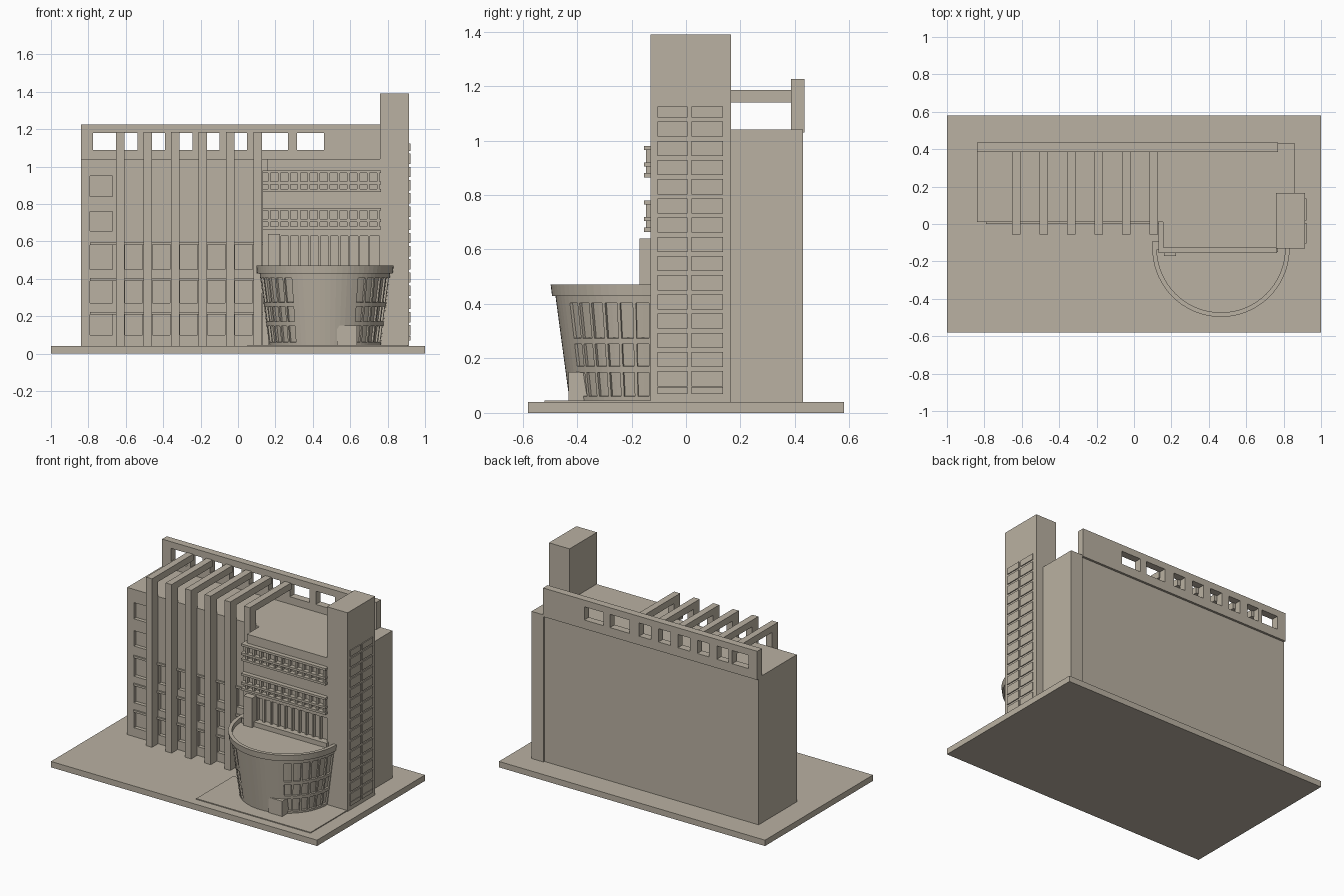
import bpy, bmesh, math

if "Cube" in bpy.data.objects:
    bpy.data.objects.remove(bpy.data.objects["Cube"])

mat = bpy.data.materials.new("warm_concrete")
mat.diffuse_color = (0.49, 0.44, 0.36, 1)
mat.use_nodes = True
mat.node_tree.nodes["Principled BSDF"].inputs["Base Color"].default_value = mat.diffuse_color


def finish(name, bm):
    bmesh.ops.recalc_face_normals(bm, faces=bm.faces)
    me = bpy.data.meshes.new(name)
    bm.to_mesh(me)
    bm.free()
    me.materials.append(mat)
    ob = bpy.data.objects.new(name, me)
    bpy.context.collection.objects.link(ob)
    return ob


def boxes(name, items):
    """One object from boxes given as (x0, x1, y0, y1, z0, z1)."""
    bm = bmesh.new()
    for x0, x1, y0, y1, z0, z1 in items:
        vs = bmesh.ops.create_cube(bm, size=1)["verts"]
        for v in vs:
            v.co.x = x1 if v.co.x > 0 else x0
            v.co.y = y1 if v.co.y > 0 else y0
            v.co.z = z1 if v.co.z > 0 else z0
    return finish(name, bm)


def cut(target, cutter):
    m = target.modifiers.new("cut", "BOOLEAN")
    m.operation = "DIFFERENCE"
    m.solver = "EXACT"
    m.object = cutter
    cutter.hide_render = True
    cutter.hide_set(True)


# Ground slab and entrance paving
boxes("base_slab", [(-1, 1, -0.58, 0.58, 0, 0.04)])
boxes("paving", [(0.05, 0.91, -0.52, -0.12, 0.039, 0.046)])

# Main volumes
main = boxes("main_block", [(-0.84, 0.77, 0.01, 0.42, 0.04, 1.04)])
boxes("rear_corner_block", [(0.769, 0.86, 0.16, 0.43, 0.04, 1.04)])
hall = boxes("front_block", [(0.155, 0.77, -0.125, 0.015, 0.04, 1.04)])
boxes("side_wall", [(0.13, 0.156, -0.125, 0.012, 0.04, 0.98)])
boxes("stair_tower", [(0.76, 0.915, -0.13, 0.165, 0.04, 1.39)])

# Tower windows, two columns of thin plates
rows = []
for i in range(16):
    z1 = 1.125 if i == 0 else 1.14 - 0.0705 * i
    z0 = 1.14 - 0.0705 * (i + 1) + 0.015
    if i == 15:
        z0, z1 = 0.07, 0.095
    for y0, y1 in ((-0.105, 0.005), (0.02, 0.135)):
        rows.append((0.914, 0.921, y0, y1, z0, z1))
boxes("tower_windows", rows)

# Fins running up the facade and over the roof
fins = [-0.63 + 0.147 * i for i in range(6)]
w = 0.0225
boxes("facade_fins", [(x - w, x + w, -0.055, 0.011, 0.04, 1.185) for x in fins])
boxes("roof_beams", [(x - w, x + w, 0.011, 0.39, 1.14, 1.185) for x in fins])

# Recessed facade windows with ledges
bays = [(-0.79, -0.67)] + [(a + w + 0.004, b - w - 0.004) for a, b in zip(fins, fins[1:])]
wins, ledges = [], []
for z0, z1 in ((0.45, 0.58), (0.27, 0.39), (0.10, 0.21)):
    for x0, x1 in bays:
        wins.append((x0, x1, -0.02, 0.035, z0, z1))
    ledges.append((-0.79, 0.13, 0.0, 0.012, z1, z1 + 0.014))
for z0, z1 in ((0.84, 0.95), (0.655, 0.76)):
    wins.append((-0.79, -0.67, -0.02, 0.035, z0, z1))
cut(main, boxes("facade_cutter", wins))
boxes("window_ledges", ledges)

# Roof screen wall with a row of openings
holes = [(-0.775, -0.652)]
holes += [(-0.625 + 0.146 * i, -0.536 + 0.146 * i) for i in range(5)]
holes += [(0.12, 0.267), (0.315, 0.46)]
edges = [-0.84] + [e for h in holes for e in h] + [0.77]
screen = [(-0.84, 0.77, 0.385, 0.435, 1.03, 1.09), (-0.84, 0.77, 0.385, 0.435, 1.18, 1.225)]
screen += [(edges[i], edges[i + 1], 0.385, 0.435, 1.09, 1.18) for i in range(0, len(edges), 2)]
boxes("roof_screen", screen)

# Balcony rails and balusters on the front block
rails, posts = [], []
for top in (0.98, 0.78):
    for d in (0, 0.06, 0.1):
        rails.append((0.13, 0.765, -0.155, -0.12, top - d - 0.015, top - d))
    for i in range(12):
        x = 0.16 + 0.053 * i
        posts.append((x, x + 0.014, -0.147, -0.12, top - 0.11, top - 0.005))
boxes("balcony_rails", rails)
boxes("balcony_balusters", posts)

# Ribbon window above the drum, and the pier beside it
cut(hall, boxes("ribbon_cutter", [(0.23, 0.757, -0.2, -0.1, 0.47, 0.63)]))
boxes("ribbon_mullions", [(0.27 + 0.053 * i, 0.282 + 0.053 * i, -0.12, -0.095, 0.47, 0.63)
                          for i in range(9)])
boxes("pier", [(0.16, 0.225, -0.17, -0.12, 0.04, 0.64)])

# Half-round tapered drum
CX, CY, N = 0.465, -0.13, 36


def arc(bm, r, z, n=N):
    return [bm.verts.new((CX - r * math.cos(math.pi * i / n),
                          CY - r * math.sin(math.pi * i / n), z)) for i in range(n + 1)]


def drum_radius(z):
    return 0.297 + (z - 0.04) / 0.395 * 0.053


bm = bmesh.new()
levels = [0.04, 0.055, 0.155, 0.165, 0.258, 0.268, 0.41, 0.44]
rings = [arc(bm, drum_radius(z), z) for z in levels]
panes = []
for k in range(len(levels) - 1):
    for i in range(N):
        f = bm.faces.new((rings[k][i], rings[k][i + 1], rings[k + 1][i + 1], rings[k + 1][i]))
        # window rows leave the middle of the drum plain
        if k in (1, 3, 5) and not 12 <= i < 24:
            panes.append((f, i // 2))
bm.faces.new(rings[0])
bm.faces.new(rings[-1])
bm.faces.new([r[0] for r in rings] + [r[-1] for r in reversed(rings)])
bmesh.ops.recalc_face_normals(bm, faces=bm.faces)
groups = {}
for f, c in panes:
    groups.setdefault((c, round(f.calc_center_median().z, 2)), []).append(f)
for fs in groups.values():
    bmesh.ops.inset_region(bm, faces=fs, thickness=0.006, use_even_offset=True)
    r = bmesh.ops.inset_region(bm, faces=fs, thickness=0.0005, depth=-0.011)
finish("drum", bm)

# Rim around the drum roof
bm = bmesh.new()
prof = [arc(bm, r, z) for r, z in ((0.362, 0.43), (0.367, 0.472), (0.343, 0.472), (0.343, 0.43))]
for k in range(4):
    a, b = prof[k], prof[(k + 1) % 4]
    for i in range(N):
        bm.faces.new((a[i], a[i + 1], b[i + 1], b[i]))
for e in (0, -1):
    bm.faces.new([p[e] for p in prof])
finish("drum_rim", bm)
boxes("rim_ends", [(0.098, 0.132, -0.135, -0.09, 0.43, 0.472),
                   (0.13, 0.77, -0.15, -0.12, 0.43, 0.472)])

# Entrance door, a short box set into the drum
boxes("entrance_door", [(0.53, 0.635, -0.432, -0.36, 0.045, 0.15)])
